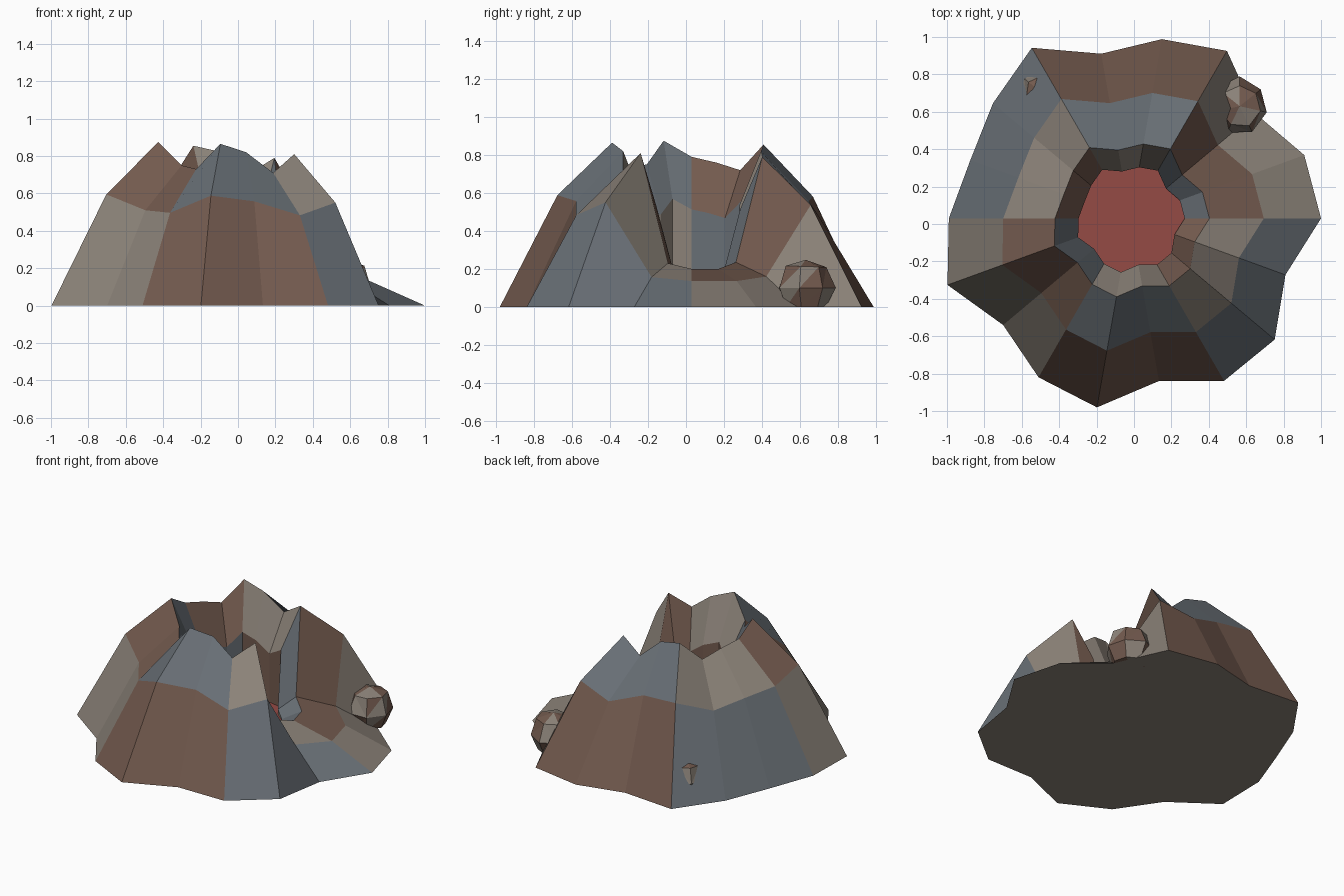
import bpy, bmesh, math, random

cube = bpy.data.objects.get("Cube")
if cube:
    bpy.data.objects.remove(cube, do_unlink=True)


def make_material(name, rgb):
    mat = bpy.data.materials.new(name)
    mat.use_nodes = True
    colour = (*rgb, 1)
    mat.diffuse_color = colour
    bsdf = mat.node_tree.nodes["Principled BSDF"]
    bsdf.inputs["Base Color"].default_value = colour
    bsdf.inputs["Roughness"].default_value = 0.9
    return mat


TAN = make_material("tan stone", (0.26, 0.225, 0.19))
BROWN = make_material("brown stone", (0.17, 0.102, 0.076))
BLUE = make_material("blue grey stone", (0.14, 0.16, 0.18))
LAVA = make_material("dull red lava", (0.30, 0.07, 0.06))

CENTRE = (-0.02, 0.03)
FLOOR = 0.12

# Reach of the foot and height of the rim along each evenly spaced spoke
REACH = [1.02, .99, .873, 1.034, .973, .894, 1.053, .958, .91,
         .97, 1.04, .887, .981, 1.026, .883, 1.003, 1.008, .883]
HEIGHT = [.20, .20, .235, .79, .70, .82, .855, .72, .76,
          .79, .875, .75, .73, .865, .82, .71, .81, .23]
# Shared cross-section: foot, knee, rim, inner ledge
PROFILE = [(1, 0), (.70, .68), (.415, 1), (.285, .65)]
COUNT = len(REACH)


def spoke_point(i, r, z):
    a = math.tau * i / COUNT
    return (CENTRE[0] + r * math.cos(a), CENTRE[1] + r * math.sin(a), z)


def finish(bm, name, materials):
    mesh = bpy.data.meshes.new(name)
    bm.to_mesh(mesh)
    bm.free()
    for mat in materials:
        mesh.materials.append(mat)
    obj = bpy.data.objects.new(name, mesh)
    bpy.context.collection.objects.link(obj)
    return obj


# Crater wall: rings swept round the spokes, coloured in blocks of three
bm = bmesh.new()
rings = [[bm.verts.new(spoke_point(i, REACH[i] * r, HEIGHT[i] * h))
          for i in range(COUNT)] for r, h in PROFILE]
rings.append([bm.verts.new((v.co.x, v.co.y, FLOOR)) for v in rings[-1]])
for level in range(len(rings) - 1):
    low, high = rings[level], rings[level + 1]
    for i in range(COUNT):
        j = (i + 1) % COUNT
        face = bm.faces.new((low[i], low[j], high[j], high[i]))
        face.material_index = (i // 3 + level) % 3
bm.faces.new(list(reversed(rings[0])))
finish(bm, "crater_wall", [TAN, BROWN, BLUE])

# Lava pool closing the bottom of the pit
bm = bmesh.new()
bm.faces.new([bm.verts.new(spoke_point(i, REACH[i] * PROFILE[-1][0], FLOOR))
              for i in range(COUNT)])
finish(bm, "lava_pool", [LAVA])


# Boulders: rough low-poly balls resting on the ground
def boulder(name, centre, radius, seed):
    rng = random.Random(seed)
    bm = bmesh.new()
    bmesh.ops.create_uvsphere(bm, u_segments=7, v_segments=4, radius=radius)
    for v in bm.verts:
        v.co *= rng.uniform(0.92, 1.06)
        v.co.z = max(v.co.z, -centre[2])
    bmesh.ops.triangulate(bm, faces=bm.faces[:])
    for face in bm.faces:
        face.material_index = rng.randrange(2)
    obj = finish(bm, name, [TAN, BROWN])
    obj.location = centre


boulder("breach_boulder", (0.565, 0.63, 0.10), 0.155, 3)
boulder("buried_boulder", (-0.49, 0.70, 0.12), 0.13, 5)
